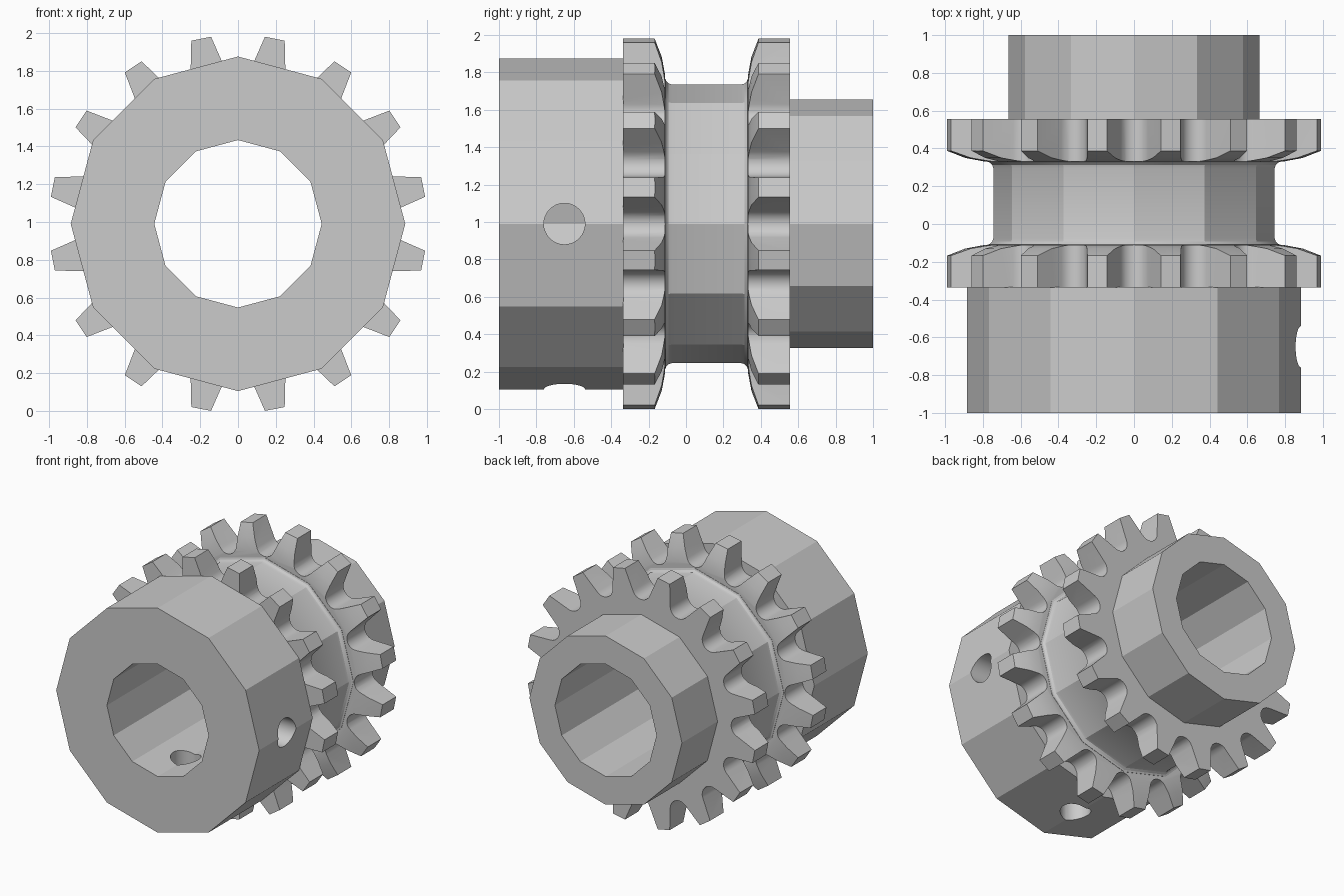
import bpy, bmesh
from math import sin, cos, pi, radians

if "Cube" in bpy.data.objects:
    bpy.data.objects.remove(bpy.data.objects["Cube"])

CZ = 0.99          # height of the axle line
TEETH = 16


def make_object(name, rings):
    """Skin a stack of equal-length rings and cap both ends."""
    bm = bmesh.new()
    loops = [[bm.verts.new(p) for p in ring] for ring in rings]
    n = len(loops[0])
    for a, b in zip(loops, loops[1:]):
        for i in range(n):
            j = (i + 1) % n
            bm.faces.new((a[i], a[j], b[j], b[i]))
    bm.faces.new(loops[0])
    bm.faces.new(loops[-1])
    bmesh.ops.recalc_face_normals(bm, faces=bm.faces)
    mesh = bpy.data.meshes.new(name)
    bm.to_mesh(mesh)
    bm.free()
    ob = bpy.data.objects.new(name, mesh)
    bpy.context.collection.objects.link(ob)
    return ob


def lathe(name, profile, sides):
    """Turn (radius, y) points around the axle."""
    return make_object(name, [
        [(r * cos(2 * pi * k / sides), y, CZ + r * sin(2 * pi * k / sides))
         for k in range(sides)] for r, y in profile])


def boolean(ob, tool, op):
    mod = ob.modifiers.new(op, 'BOOLEAN')
    mod.operation, mod.solver, mod.object = op, 'EXACT', tool
    bpy.ops.object.select_all(action='DESELECT')
    bpy.context.view_layer.objects.active = ob
    ob.select_set(True)
    bpy.ops.object.modifier_apply(modifier=mod.name)
    bpy.data.objects.remove(tool)


def tooth_outline():
    """Round gullets joined by straight flanks to flat tooth tips."""
    gullet = [(0.86 - 0.078 * cos(radians(t)), 0.078 * sin(radians(t)))
              for t in range(-68, 69, 17)]
    tip = radians(8.2)
    pts = [(cos(tip), -sin(tip))] + gullet + [(cos(tip), sin(tip))]
    out = []
    for k in range(TEETH):
        a = 2 * pi * k / TEETH
        out += [(x * cos(a) - z * sin(a), x * sin(a) + z * cos(a)) for x, z in pts]
    return out


def tooth_ring(name, side):
    """side 1 = front ring, side -1 = rear ring mirrored about y = 0.11."""
    def fy(y):
        return y if side > 0 else 0.22 - y
    outline = tooth_outline()
    ring = make_object(name, [[(x, fy(y), CZ + z) for x, z in outline]
                              for y in (-0.336, 0.0)])
    # turned limit that bevels the inner side of the teeth
    limit = lathe("bevel_limit", [(r, fy(y)) for r, y in
                  ((1.1, -0.4), (1.1, -0.204), (0.9, -0.13), (0.8, -0.112))], 64)
    boolean(ring, limit, 'INTERSECT')
    return ring


# Twelve-sided core: large hub, filleted drum, small hub
fillet = [(0.78 - 0.035 * sin(radians(a)), -0.075 - 0.035 * cos(radians(a)))
          for a in (8, 30, 60, 90)]
core = lathe("double_sprocket",
             [(0.885, -1), (0.885, -0.334), (0.775, -0.334)] + fillet
             + [(r, 0.22 - y) for r, y in reversed(fillet)]
             + [(0.775, 0.45), (0.665, 0.45), (0.665, 1)], 12)

# Two rings of teeth
boolean(core, tooth_ring("front_teeth", 1), 'UNION')
boolean(core, tooth_ring("rear_teeth", -1), 'UNION')

# Axle bore
boolean(core, lathe("bore", [(0.443, -1.2), (0.443, 1.2)], 12), 'DIFFERENCE')

# Set-screw holes in the large hub, on the right and underneath
circle = [(0.11 * cos(2 * pi * k / 32), 0.11 * sin(2 * pi * k / 32)) for k in range(32)]
right_hole = make_object("right_hole", [[(x, -0.65 + u, CZ + v) for u, v in circle]
                                        for x in (0.2, 1.2)])
boolean(core, right_hole, 'DIFFERENCE')
lower_hole = make_object("lower_hole", [[(u, -0.65 + v, CZ - d) for u, v in circle]
                                        for d in (0.2, 1.2)])
boolean(core, lower_hole, 'DIFFERENCE')

# Keep the hub facets crisp, smooth only the gullets, fillets and holes
bpy.ops.object.select_all(action='DESELECT')
core.select_set(True)
bpy.context.view_layer.objects.active = core
bpy.ops.object.shade_smooth_by_angle(angle=radians(24))
